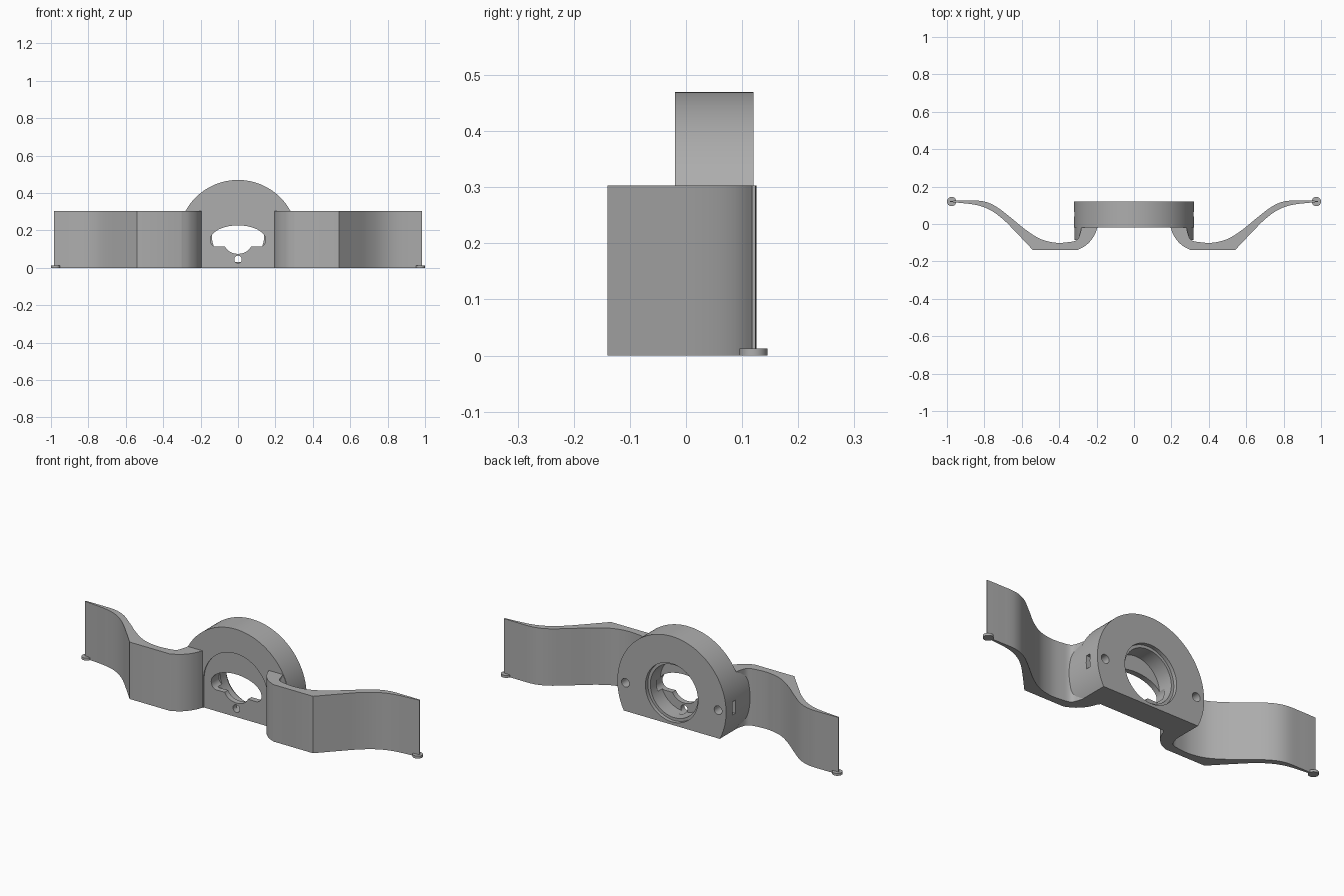
import bpy, bmesh, math
from mathutils import Vector

cube = bpy.data.objects.get("Cube")
if cube:
    bpy.data.objects.remove(cube, do_unlink=True)

grey = bpy.data.materials.new("plain grey")
grey.use_nodes = True
colour = (0.42, 0.42, 0.42, 1)
grey.diffuse_color = colour
grey.node_tree.nodes["Principled BSDF"].inputs["Base Color"].default_value = colour


def prism(name, points, low, high, axis="z"):
    """Extrude an outline along z (points are x, y) or along y (points are x, z)."""
    place = (lambda p, d: (p[0], p[1], d)) if axis == "z" else (lambda p, d: (p[0], d, p[1]))
    bm = bmesh.new()
    face = bm.faces.new([bm.verts.new(place(p, low)) for p in points])
    ext = bmesh.ops.extrude_face_region(bm, geom=[face])
    verts = [v for v in ext["geom"] if isinstance(v, bmesh.types.BMVert)]
    shift = (0, 0, high - low) if axis == "z" else (0, high - low, 0)
    bmesh.ops.translate(bm, verts=verts, vec=shift)
    bmesh.ops.recalc_face_normals(bm, faces=bm.faces)
    mesh = bpy.data.meshes.new(name)
    bm.to_mesh(mesh)
    bm.free()
    mesh.materials.append(grey)
    obj = bpy.data.objects.new(name, mesh)
    bpy.context.collection.objects.link(obj)
    return obj


def arc(cx, cz, rx, rz, start=0, end=360, n=64):
    full = end - start == 360
    count = n if full else n + 1
    angles = [math.radians(start + (end - start) * i / n) for i in range(count)]
    return [(cx + rx * math.cos(a), cz + rz * math.sin(a)) for a in angles]


def spline(points, steps=6):
    """Smooth curve through the given points."""
    p = [Vector(q) for q in points]
    p = [2 * p[0] - p[1]] + p + [2 * p[-1] - p[-2]]
    out = []
    for a, b, c, d in zip(p, p[1:], p[2:], p[3:]):
        for i in range(steps):
            t = i / steps
            v = 0.5 * (2 * b + (c - a) * t + (2 * a - 5 * b + 4 * c - d) * t ** 2
                       + (3 * b - a - 3 * c + d) * t ** 3)
            out.append(tuple(v))
    return out + [tuple(points[-1])]


def activate(obj):
    bpy.ops.object.select_all(action="DESELECT")
    obj.select_set(True)
    bpy.context.view_layer.objects.active = obj


def combine(obj, tool, operation="DIFFERENCE"):
    mod = obj.modifiers.new("cut", "BOOLEAN")
    mod.operation, mod.solver, mod.object = operation, "EXACT", tool
    tool.hide_render = True
    activate(obj)
    bpy.ops.object.modifier_apply(modifier=mod.name)
    bpy.data.objects.remove(tool, do_unlink=True)


# Round housing with a flat base
cz, radius = 0.15, 0.32
drop = math.degrees(math.asin(cz / radius))
housing = prism("housing", arc(0, cz, radius, radius, -drop, 180 + drop, 96), -0.02, 0.12, "y")

# Shallow arched recess in the front
recess = [(0.19, -0.05)] + arc(0, cz, 0.19, 0.19, 0, 180, 40) + [(-0.19, -0.05)]
combine(housing, prism("recess_cutter", recess, -0.1, -0.014, "y"))

# Stepped round socket in the back
for r, depth in ((0.155, 0.1), (0.14, 0.015)):
    combine(housing, prism("socket_cutter", arc(0, 0.17, r, r), depth, 0.2, "y"))

# Window: domed top, rounded lobes and a round notch below
window = (arc(0, 0.15, 0.148, 0.077, 0, 180, 32)
          + arc(-0.115, 0.148, 0.033, 0.035, 190, 270, 8)
          + arc(0, 0.13, 0.072, 0.055, 197, 343, 20)
          + arc(0.115, 0.148, 0.033, 0.035, 270, 350, 8))
combine(housing, prism("window_cutter", window, -0.1, 0.05, "y"))

# Pin hole below the window
combine(housing, prism("pin_cutter", arc(0, 0.045, 0.02, 0.02, n=24), -0.1, 0.05, "y"))

# Screw holes in the back and slots in the sides
for s in (-1, 1):
    combine(housing, prism("screw_cutter", arc(s * 0.273, 0.15, 0.023, 0.023, n=24), 0.06, 0.2, "y"))
    slot = [(s * 0.295, 0.115), (s * 0.35, 0.115), (s * 0.35, 0.185), (s * 0.295, 0.185)]
    combine(housing, prism("slot_cutter", slot, 0.04, 0.065, "y"))

# Plan of one wavy arm
inner = spline([(0.195, -0.018), (0.207, -0.05), (0.228, -0.085), (0.262, -0.118), (0.305, -0.14)])
front = spline([(0.54, -0.14), (0.63, -0.045), (0.7, 0.025), (0.77, 0.075), (0.85, 0.103), (0.985, 0.118)])
back = spline([(0.985, 0.124), (0.9, 0.125), (0.81, 0.122), (0.74, 0.095), (0.66, 0.035), (0.58, -0.03),
               (0.5, -0.08), (0.42, -0.1), (0.35, -0.097), (0.305, -0.085), (0.288, -0.05), (0.28, -0.015)])
arm_plan = inner + front + back
shoulder_plan = [(0.2, -0.018), (0.21, -0.05), (0.23, -0.084), (0.255, -0.1), (0.34, -0.1), (0.34, -0.015)]

parts = [housing]
for s, side in ((1, "left"), (-1, "right")):
    parts.append(prism(side + "_arm", [(s * x, y) for x, y in arm_plan], 0, 0.303))
    # Rounded shoulder joining the arm to the housing
    shoulder = prism(side + "_shoulder", [(s * x, y) for x, y in shoulder_plan], 0.001, 0.302)
    combine(shoulder, prism("round_cutter", arc(0, cz, 0.318, 0.318, n=96), -0.085, 0.05, "y"), "INTERSECT")
    parts.append(shoulder)
    # Small round pad under the arm tip
    parts.append(prism(side + "_pad", arc(s * 0.975, 0.12, 0.025, 0.025, n=32), 0, 0.013))

for obj in parts:
    activate(obj)
    bpy.ops.object.shade_smooth_by_angle(angle=math.radians(30))
